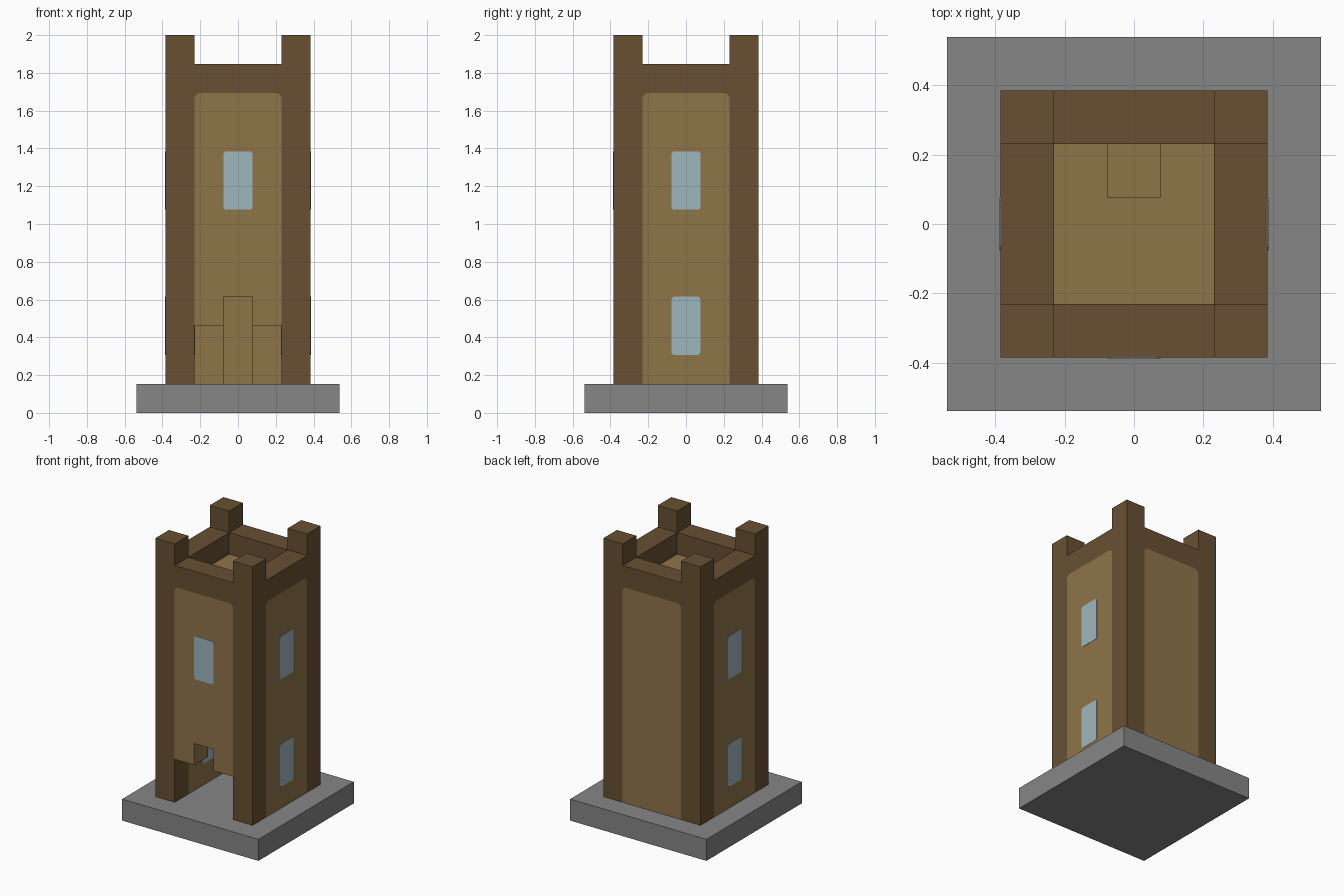
import bpy
import bmesh
import math
from mathutils import Matrix

cube = bpy.data.objects.get("Cube")
if cube:
    bpy.data.objects.remove(cube, do_unlink=True)

U = 2 / 13            # one block
H = U / 2             # half a block
IN, OUT = 1.5 * U, 2.5 * U   # inner and outer wall planes
CUT = 0.02            # clipped corner of painted panels


def material(name, rgb):
    mat = bpy.data.materials.new(name)
    mat.use_nodes = True
    linear = [((c / 255 + 0.055) / 1.055) ** 2.4 for c in rgb] + [1]
    mat.diffuse_color = linear
    bsdf = mat.node_tree.nodes["Principled BSDF"]
    bsdf.inputs["Base Color"].default_value = linear
    bsdf.inputs["Roughness"].default_value = 1
    return mat


STONE = material("grey stone", (134, 134, 134))
TIMBER = material("dark timber", (104, 80, 51))
PLANK = material("tan planks", (143, 117, 73))
GLASS = material("pale blue glass", (158, 182, 190))


def prism(name, profile, low, high, mat, matrix=Matrix()):
    """Extrude a flat outline from low to high along z, then place it."""
    bm = bmesh.new()
    face = bm.faces.new([bm.verts.new((x, y, low)) for x, y in profile])
    grown = bmesh.ops.extrude_face_region(bm, geom=[face])["geom"]
    top = [v for v in grown if isinstance(v, bmesh.types.BMVert)]
    bmesh.ops.translate(bm, verts=top, vec=(0, 0, high - low))
    bm.transform(matrix)
    bmesh.ops.recalc_face_normals(bm, faces=bm.faces)
    mesh = bpy.data.meshes.new(name)
    bm.to_mesh(mesh)
    bm.free()
    mesh.materials.append(mat)
    obj = bpy.data.objects.new(name, mesh)
    bpy.context.collection.objects.link(obj)
    return obj


def rect(x0, x1, y0, y1):
    return [(x0, y0), (x1, y0), (x1, y1), (x0, y1)]


def clipped(x, z0, z1, c):
    return [(-x + c, z0), (x - c, z0), (x, z0 + c), (x, z1 - c),
            (x - c, z1), (-x + c, z1), (-x, z1 - c), (-x, z0 + c)]


# Base slab
prism("base_slab", rect(-3.5 * U, 3.5 * U, -3.5 * U, 3.5 * U), 0, U, STONE)

# Corner posts rising into battlements
for sx, side in ((-1, "right"), (1, "left")):
    for sy, end in ((-1, "front"), (1, "back")):
        outline = rect(sx * IN, sx * OUT, sy * IN, sy * OUT)
        prism(f"{end}_{side}_post", outline, U, 13 * U, TIMBER)

# Walls: plank panel under a timber band, with windows through the panel
panel_top = [(IN, 11 * U - CUT), (IN - CUT, 11 * U),
             (CUT - IN, 11 * U), (-IN, 11 * U - CUT)]
band = panel_top + [(-IN, 12 * U), (IN, 12 * U)]
plain_panel = [(-IN, U), (IN, U)] + panel_top
door_panel = [(-IN, 3 * U), (-H, 3 * U), (-H, 4 * U),
              (H, 4 * U), (H, 3 * U), (IN, 3 * U)] + panel_top
walls = (("front", 0, door_panel, [7]), ("left", 1, plain_panel, [2, 7]),
         ("back", 2, plain_panel, []), ("right", 3, plain_panel, [2, 7]))
for name, turn, panel, windows in walls:
    place = (Matrix.Rotation(turn * math.pi / 2, 4, "Z")
             @ Matrix.Rotation(math.pi / 2, 4, "X"))
    prism(f"{name}_panel", panel, IN, OUT, PLANK, place)
    prism(f"{name}_band", band, IN, OUT, TIMBER, place)
    for level in windows:
        pane = clipped(H, level * U, (level + 2) * U, 0.01)
        floor = "lower" if level == 2 else "upper"
        prism(f"{name}_{floor}_window", pane, IN - 0.002, OUT + 0.002,
              GLASS, place)

# Floors with a ladder hatch at the back
hatched = [(-IN, -IN), (IN, -IN), (IN, IN), (H, IN), (H, H),
           (-H, H), (-H, IN), (-IN, IN)]
prism("middle_floor", hatched, 5 * U, 6 * U, PLANK)
prism("roof_deck", hatched, 10 * U, 11 * U, PLANK)

# Ladder column against the back wall
prism("ladder_column", rect(-H, H, H, IN), U, 10 * U, PLANK)
